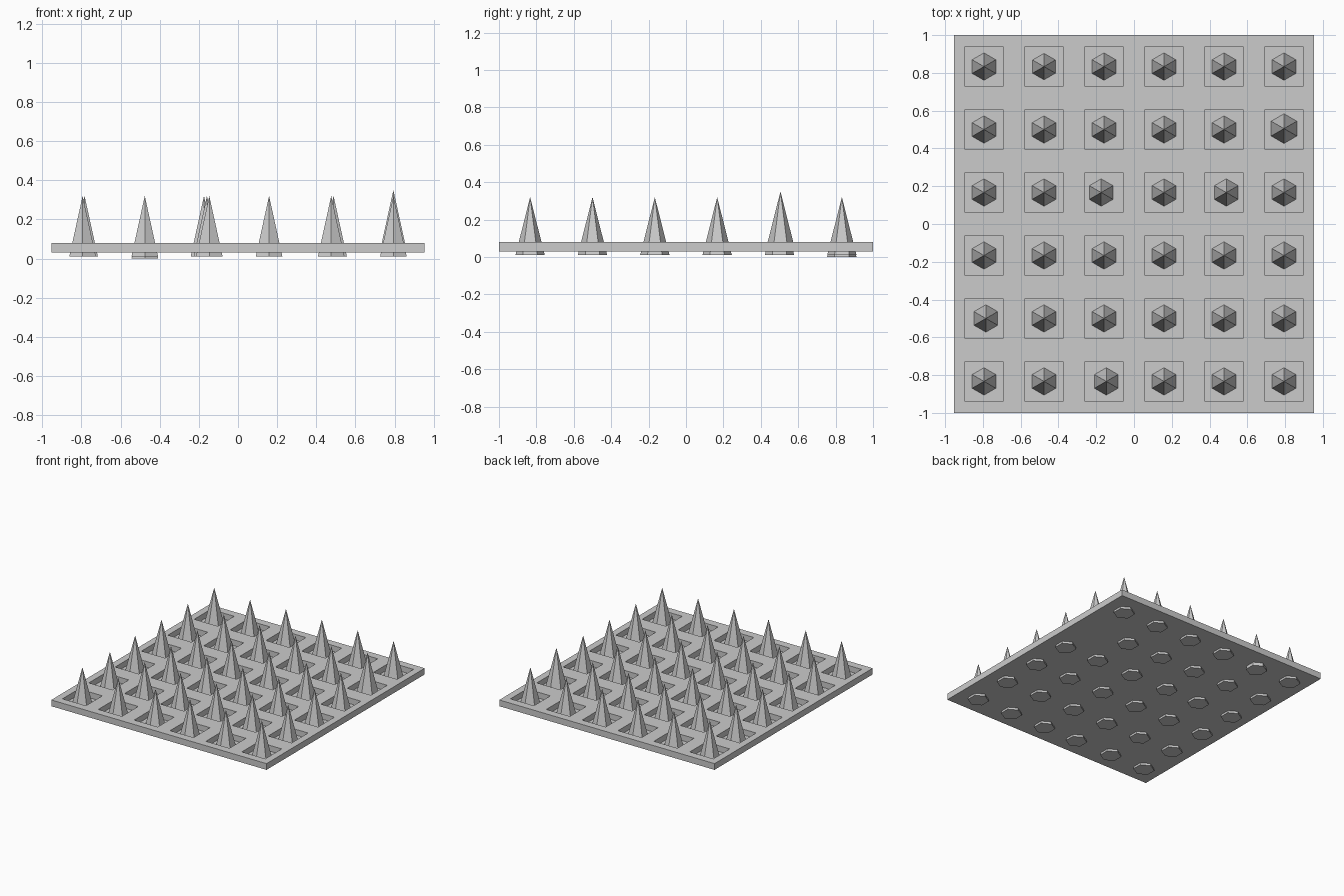
import bpy, bmesh
from math import pi
from mathutils import Matrix, Vector

if "Cube" in bpy.data.objects:
    bpy.data.objects.remove(bpy.data.objects["Cube"])

WIDTH, DEPTH, Z0, Z1 = 1.906, 2.0, 0.03, 0.08
FLOOR, POCKET, N = 0.034, 0.208, 6
R, SPIKE_Z0, SPIKE_Z1 = 0.0785, 0.01, 0.32

# Small nudges of loosely seated spikes, keyed by (column, row from the front)
NUDGE = {(5, 4): (0, 0.005, 0.03), (1, 5): (0, 0, -0.01),
         (2, 3): (-0.015, 0, 0), (4, 3): (0.012, 0, 0),
         (0, 1): (0.01, 0, 0), (2, 0): (0.012, 0, 0)}


def cells():
    for i in range(N):
        for j in range(N):
            yield i, j, (i - 2.5) * WIDTH / N, (j - 2.5) * DEPTH / N


def add_box(bm, center, size):
    bmesh.ops.create_cube(bm, size=1, matrix=Matrix.Translation(center) @ Matrix.Diagonal((*size, 1)))


def finish(bm, name):
    mesh = bpy.data.meshes.new(name)
    bm.to_mesh(mesh)
    bm.free()
    ob = bpy.data.objects.new(name, mesh)
    bpy.context.collection.objects.link(ob)
    return ob


# Base plate
bm = bmesh.new()
add_box(bm, (0, 0, (Z0 + Z1) / 2), (WIDTH, DEPTH, Z1 - Z0))
plate = finish(bm, "base_plate")

# Square pockets sunk almost through the plate
bm = bmesh.new()
for i, j, x, y in cells():
    add_box(bm, (x, y, FLOOR + 0.1), (POCKET, POCKET, 0.2))
cutter = finish(bm, "pocket_cutter")
cutter.hide_render = True
cutter.hide_viewport = False
cutter.display_type = 'WIRE'
mod = plate.modifiers.new("pockets", 'BOOLEAN')
mod.operation = 'DIFFERENCE'
mod.solver = 'EXACT'
mod.object = cutter

# Six-sided spikes poking through the pocket floors
height = SPIKE_Z1 - SPIKE_Z0
for i, j, x, y in cells():
    bm = bmesh.new()
    bmesh.ops.create_cone(bm, cap_ends=True, segments=6, radius1=R, radius2=0, depth=height)
    bmesh.ops.remove_doubles(bm, verts=bm.verts, dist=1e-5)
    # one corner of the hexagon points along y
    on_x = max(v.co.x for v in bm.verts) > R * 0.95
    if on_x:
        bmesh.ops.rotate(bm, verts=bm.verts, matrix=Matrix.Rotation(pi / 2, 3, 'Z'))
    spike = finish(bm, f"spike_{i + 1}_{j + 1}")
    spike.location = Vector((x, y, SPIKE_Z0 + height / 2)) + Vector(NUDGE.get((i, j), (0, 0, 0)))
